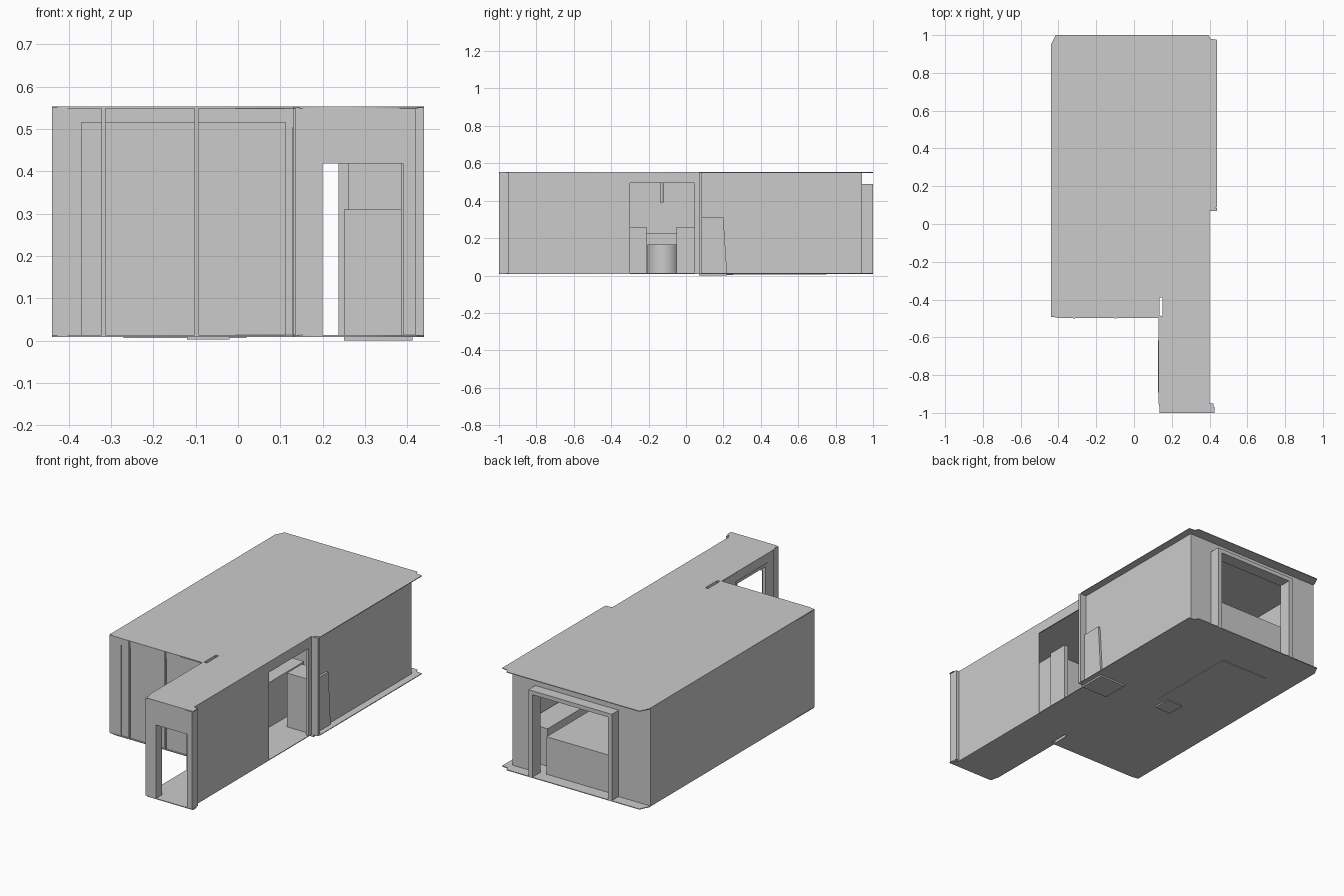
import bpy, bmesh
from mathutils import Vector

if "Cube" in bpy.data.objects:
    bpy.data.objects.remove(bpy.data.objects["Cube"])


def box(name, x0, x1, y0, y1, z0, z1, taper=0.0):
    """Axis-aligned box from its limits; taper pulls in the top of the +y side."""
    bm = bmesh.new()
    bmesh.ops.create_cube(bm, size=1)
    for v in bm.verts:
        top, back = v.co.z > 0, v.co.y > 0
        v.co = Vector((x1 if v.co.x > 0 else x0,
                       (y1 - (taper if top else 0)) if back else y0,
                       z1 if top else z0))
    me = bpy.data.meshes.new(name)
    bm.to_mesh(me)
    bm.free()
    ob = bpy.data.objects.new(name, me)
    bpy.context.collection.objects.link(ob)
    return ob


def plate(name, outlines, z0, z1):
    """Flat slab from an outline, later outlines cut holes."""
    cu = bpy.data.curves.new(name, 'CURVE')
    cu.dimensions = '2D'
    cu.fill_mode = 'BOTH'
    cu.extrude = (z1 - z0) / 2
    for pts in outlines:
        sp = cu.splines.new('POLY')
        sp.points.add(len(pts) - 1)
        for p, (x, y) in zip(sp.points, pts):
            p.co = (x, y, 0, 1)
        sp.use_cyclic_u = True
    ob = bpy.data.objects.new(name, cu)
    ob.location.z = (z0 + z1) / 2
    bpy.context.collection.objects.link(ob)
    bpy.ops.object.select_all(action='DESELECT')
    ob.select_set(True)
    bpy.context.view_layer.objects.active = ob
    bpy.ops.object.convert(target='MESH')
    return ob


def cylinder(name, x, y, r, z0, z1, n=32):
    bpy.ops.mesh.primitive_cylinder_add(vertices=n, radius=r, depth=z1 - z0,
                                        location=(x, y, (z0 + z1) / 2))
    bpy.context.object.name = name
    bpy.ops.object.shade_smooth_by_angle()


F, C = 0.012, 0.551      # floor and ceiling levels
T = 0.006                # wall sheet thickness

# floor and ceiling share one outline with a shaft hole
outline = [(-.44, -.49), (-.40, -.497), (.13, -.497), (.13, -.95), (.145, -1),
           (.425, -1), (.425, -.97), (.40, -.95), (.40, .07), (.44, .09),
           (.44, .975), (.405, .98), (.395, 1), (-.415, 1), (-.44, .95)]
hole = [(.135, -.49), (.152, -.49), (.152, -.385), (.135, -.385)]
plate("floor", [outline, hole], .009, .013)
plate("ceiling", [outline, hole], .549, .553)
box("floor_patch", -.27, .02, .22, .75, .006, .010)
box("floor_patch_small", -.12, -.02, .15, .25, .002, .010)

# long side walls
box("left_wall", -.44, -.44 + T, -.49, .94, F, C)
box("right_wall_hall", .40 - T, .40, -1, -.30, F, C)
box("right_wall_header", .40 - T, .40, -.30, .07, .495, C)
box("right_wall_room", .40 - T, .40, .05, .94, F, C)
box("right_wall_post", .40, .44, .07, .086, F, C)

# back wall with the wide framed opening
box("back_wall_left", -.44, -.22, .94 - T, .94, F, C)
box("back_wall_right", .25, .40, .94 - T, .94, F, C)
box("back_wall_header", -.22, .25, .94 - T, .94, .475, C)
for side, x in (("left", -.235), ("right", .25)):
    box("back_frame_" + side, x - .012, x + .012, .93, 1, F, .49)
box("back_frame_top", -.247, .262, .93, 1, .468, .49)

# window wall at the front of the room
box("front_wall_panel", -.37, .115, -.489, -.482, F, .515)
box("front_wall_left", -.44, -.37, -.493, -.484, F, C)
box("front_wall_right", .112, .14, -.495, -.484, F, C)
box("front_wall_top", -.37, .115, -.493, -.484, .515, C)
for i, x in enumerate((-.318, -.098)):
    box(f"mullion_{i}", x - .005, x + .005, -.499, -.482, F, C)

# hollow shaft walls around the hole
box("shaft_left", .131, .135, -.494, -.381, F, C)
box("shaft_right", .152, .156, -.494, -.381, F, C)
for i, y in enumerate((-.49, -.385)):
    box(f"shaft_end_{i}", .131, .156, y - .004, y + .004, F, C)

# entrance at the end of the hall
box("entrance_jamb_left", .135, .20, -1, -.95, F, C)
box("entrance_jamb_right", .39, .42, -1, -.95, F, C)
box("entrance_lintel", .20, .39, -1, -.95, .418, C)

# hall side wall with a framed opening
box("hall_wall_front", .13, .13 + T, -.95, -.89, F, C)
box("hall_wall_rear", .13, .13 + T, -.62, -.49, F, C)
box("hall_wall_header", .13, .13 + T, -.89, -.62, .49, C)
for i, y in enumerate((-.885, -.625)):
    box(f"hall_frame_{i}", .128, .148, y - .008, y + .008, F, .50)
box("hall_frame_top", .128, .148, -.893, -.617, .488, .503)

# right side opening frame edges
box("side_opening_jamb", .385, .40, .045, .055, F, .495)

# furniture inside
box("cabinet", .25, .412, .07, .22, 0, .31, taper=.02)
box("bed", -.40, .20, .55, .93, F, .22)
box("side_bench", .25, .385, .45, .85, F, .22)
box("counter", -.36, .18, -.05, .32, F, .26)
box("sofa_back", -.42, -.05, -.42, -.21, F, .26)
box("low_shelf", -.43, -.36, -.21, -.05, F, .225)
cylinder("round_stool", -.10, -.12, .085, F, .165)
cylinder("lamp_rod", -.05, -.13, .01, .39, C, 12)
